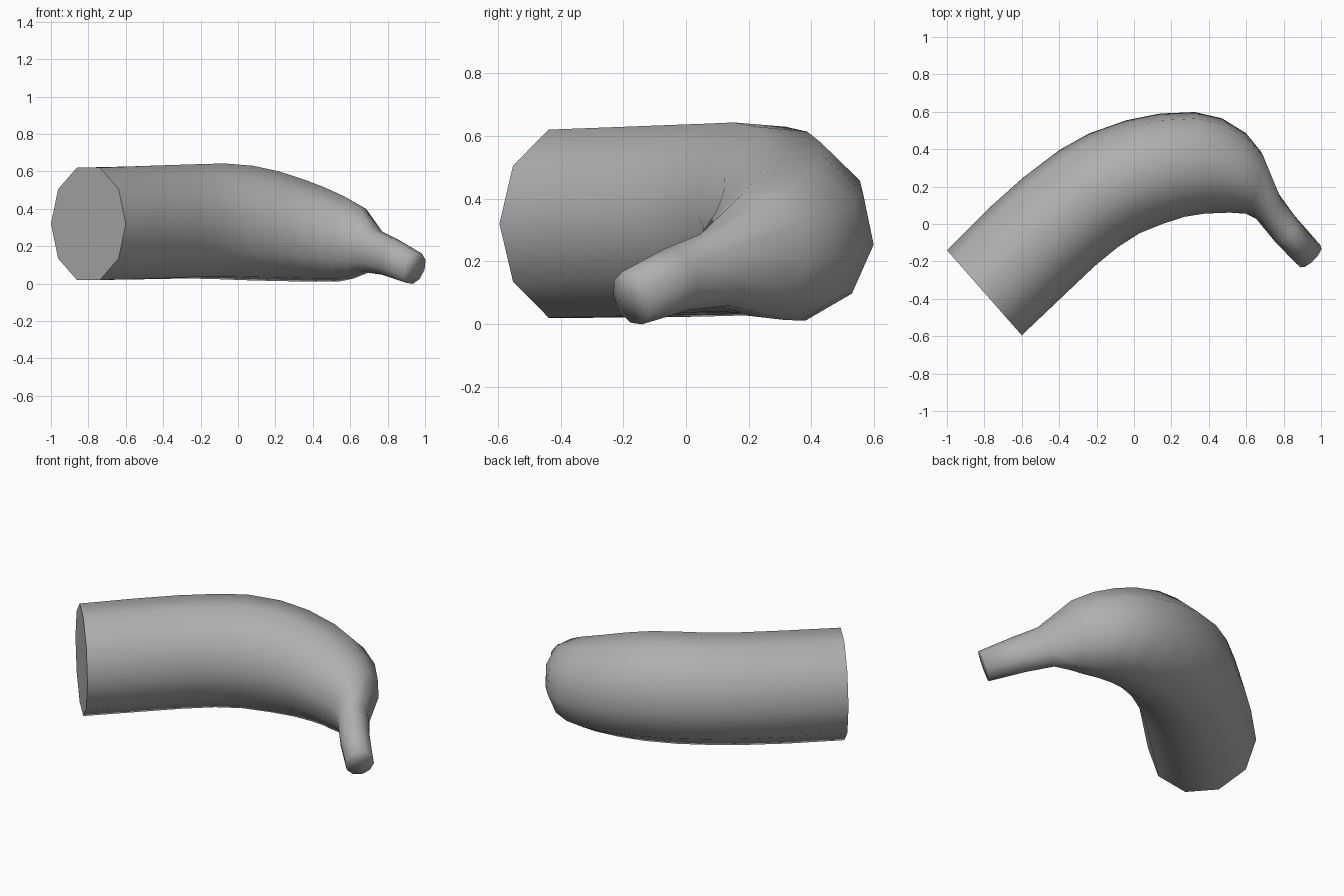
import bpy, bmesh, math
from mathutils import Vector

if "Cube" in bpy.data.objects:
    bpy.data.objects.remove(bpy.data.objects["Cube"])

SIDES = 10

# Cross-sections: outer x, y, inner x, y, bottom z, top z, forward lean of the top
RINGS = [
    (-1.00, -0.14, -0.60, -0.595, 0.02, 0.62, 0.0),
    (-0.77, 0.09, -0.40, -0.405, 0.022, 0.627, 0.0),
    (-0.59, 0.25, -0.21, -0.225, 0.026, 0.633, 0.0),
    (-0.40, 0.395, -0.085, -0.123, 0.03, 0.637, 0.0),
    (-0.24, 0.485, 0.03, -0.05, 0.028, 0.64, 0.0),
    (-0.04, 0.556, 0.155, 0.0, 0.022, 0.627, 0.0),
    (0.14, 0.592, 0.27, 0.037, 0.018, 0.597, 0.0),
    (0.325, 0.60, 0.37, 0.053, 0.015, 0.55, 0.01),
    (0.47, 0.567, 0.44, 0.057, 0.015, 0.51, 0.015),
    (0.60, 0.487, 0.51, 0.06, 0.015, 0.465, 0.02),
    (0.684, 0.385, 0.595, 0.055, 0.03, 0.41, 0.03),
    (0.78, 0.155, 0.65, 0.03, 0.06, 0.285, 0.045),
    (0.866, 0.037, 0.754, -0.096, 0.045, 0.24, 0.035),
    (1.00, -0.115, 0.885, -0.23, 0.0, 0.165, 0.028),
]


def make_ring(bm, twist, ox, oy, ix, iy, zb, zt, lean):
    centre = Vector(((ox + ix) / 2, (oy + iy) / 2, (zb + zt) / 2))
    side = Vector(((ox - ix) / 2, (oy - iy) / 2, 0))
    forward = Vector((side.y, -side.x, 0)).normalized()
    up = (Vector((0, 0, (zt - zb) / 2)) + forward * lean) / math.sin(math.radians(72 + twist / 2))
    angles = [math.radians(360 * i / SIDES - twist) for i in range(SIDES)]
    return [bm.verts.new(centre + side * math.cos(a) + up * math.sin(a)) for a in angles]


# Curved half fruit, lofted from the cut face to the stem tip, twisting slightly
bm = bmesh.new()
rings = [make_ring(bm, min(i, 6), *r) for i, r in enumerate(RINGS)]
for a, b in zip(rings, rings[1:]):
    for i in range(SIDES):
        j = (i + 1) % SIDES
        bm.faces.new((a[i], a[j], b[j], b[i]))
# Flat cut face and stem end
bm.faces.new(rings[0])
stem_end = bm.faces.new(rings[-1])
bmesh.ops.recalc_face_normals(bm, faces=bm.faces)
bmesh.ops.poke(bm, faces=[stem_end])
bm.edges.index_update()
tip = set(rings[-1])
tip_edges = [e.index for e in bm.edges if all(v in tip for v in e.verts)]

mesh = bpy.data.meshes.new("half_banana")
bm.to_mesh(mesh)
bm.free()
banana = bpy.data.objects.new("half_banana", mesh)
bpy.context.collection.objects.link(banana)
bpy.context.view_layer.objects.active = banana
banana.select_set(True)
bpy.ops.object.shade_smooth_by_angle(angle=math.radians(60))
# The stem tip is shaded soft, the cut face stays crisp
for k in tip_edges:
    mesh.edges[k].use_edge_sharp = False

# Dark grey skin
skin = bpy.data.materials.new("skin_grey")
skin.diffuse_color = (0.43, 0.43, 0.43, 1)
skin.use_nodes = True
skin.node_tree.nodes["Principled BSDF"].inputs["Base Color"].default_value = skin.diffuse_color
mesh.materials.append(skin)
